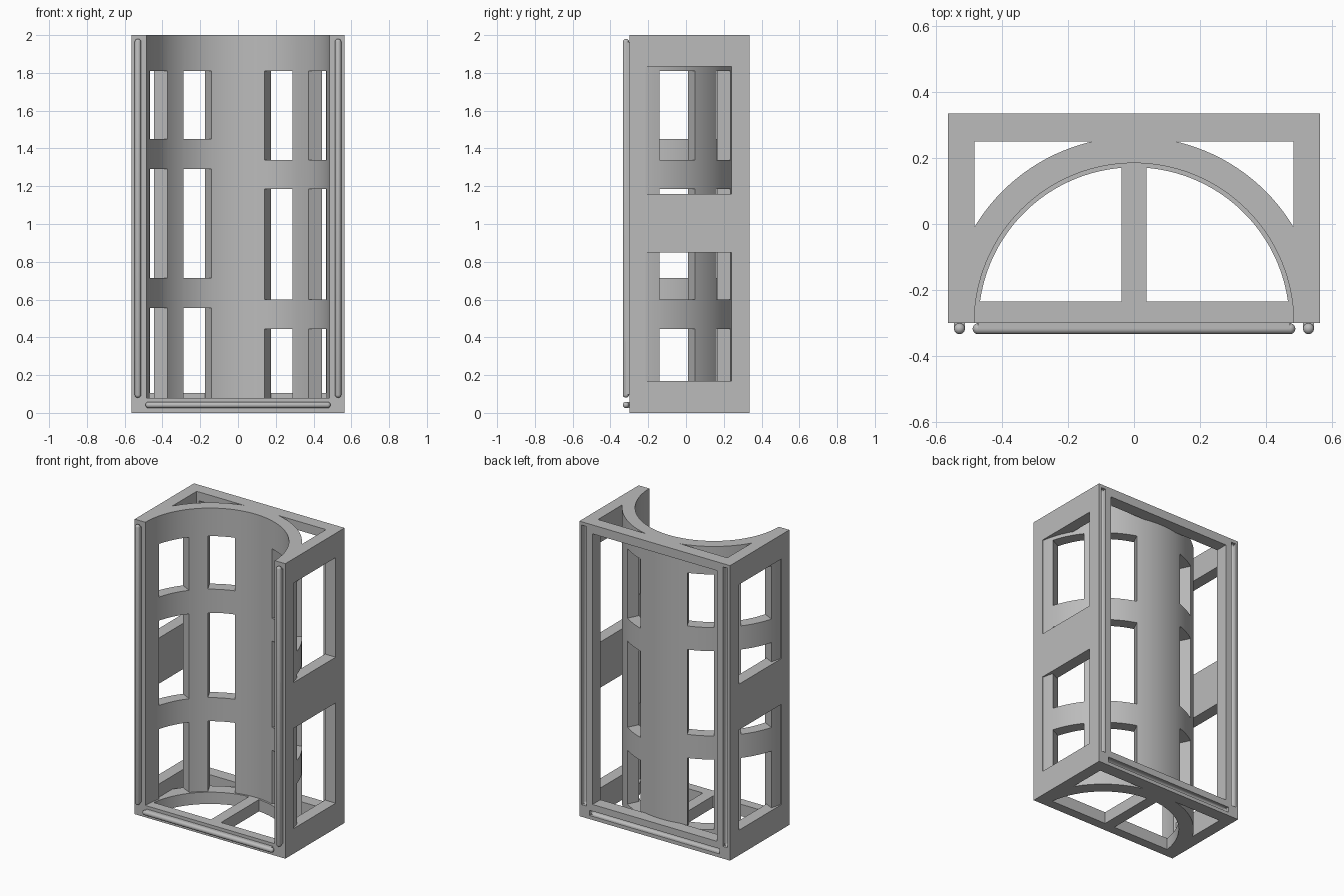
import bpy, bmesh
from math import sin, cos, asin, acos, pi, radians
from mathutils import Matrix

cube = bpy.data.objects.get("Cube")
if cube:
    bpy.data.objects.remove(cube, do_unlink=True)

GREY = (0.5, 0.5, 0.5, 1)
mat = bpy.data.materials.new("plain grey")
mat.use_nodes = True
mat.diffuse_color = GREY
mat.node_tree.nodes["Principled BSDF"].inputs["Base Color"].default_value = GREY

W, FRONT, BACK, H = 0.565, -0.30, 0.335, 2.0   # outer block
R_IN, R_FLOOR, FLOOR = 0.485, 0.472, 0.08      # cradle and floor
BEAD_X, BEAD_Z = 0.53, 0.042


def finish(bm, name):
    bmesh.ops.recalc_face_normals(bm, faces=bm.faces)
    me = bpy.data.meshes.new(name)
    bm.to_mesh(me)
    bm.free()
    me.materials.append(mat)
    ob = bpy.data.objects.new(name, me)
    bpy.context.collection.objects.link(ob)
    return ob


def prism(name, points, z0, z1):
    bm = bmesh.new()
    face = bm.faces.new([bm.verts.new((x, y, z0)) for x, y in points])
    top = bmesh.ops.extrude_face_region(bm, geom=[face])["geom"]
    verts = [v for v in top if isinstance(v, bmesh.types.BMVert)]
    bmesh.ops.translate(bm, verts=verts, vec=(0, 0, z1 - z0))
    return finish(bm, name)


def box(name, x0, x1, y0, y1, z0, z1):
    return prism(name, [(x0, y0), (x1, y0), (x1, y1), (x0, y1)], z0, z1)


def arc(r, a0, a1, n=64):
    # Angles are measured from the back direction, about the cradle axis
    angles = [a0 + (a1 - a0) * i / n for i in range(n + 1)]
    return [(r * sin(a), FRONT + r * cos(a)) for a in angles]


def combine(target, tool, operation="DIFFERENCE"):
    mod = target.modifiers.new("combine", "BOOLEAN")
    mod.operation, mod.solver, mod.object = operation, "EXACT", tool
    bpy.context.view_layer.objects.active = target
    bpy.ops.object.modifier_apply(modifier=mod.name)
    bpy.data.objects.remove(tool, do_unlink=True)


def capsule(name, x, y, z, half, r, along_x=False):
    bm = bmesh.new()
    bmesh.ops.create_uvsphere(bm, u_segments=16, v_segments=9, radius=r)
    for v in bm.verts:
        v.co.z += (half - r) * (1 if v.co.z > 0 else -1)
    if along_x:
        bm.transform(Matrix.Rotation(pi / 2, 4, "Y"))
    bm.transform(Matrix.Translation((x, y, z)))
    return finish(bm, name)


def rails(name, y, r):
    side = [capsule(f"{label}_{name}", s * BEAD_X, y, 1.03, 0.95, r)
            for s, label in ((1, "left"), (-1, "right"))]
    return side + [capsule(f"bottom_{name}", 0, y, BEAD_Z, 0.49, r, True)]


# Half-round cradle wall with two columns of windows on each side
cradle = prism("cradle", arc(W, -pi / 2, pi / 2) + arc(R_IN, pi / 2, -pi / 2), 0, H)
columns = ((radians(27), -0.087, 0.080), (radians(63), -0.107, 0.104))
rows = {1: ((FLOOR, 0.445), (0.60, 1.185), (1.34, 1.81)),
        -1: ((FLOOR, 0.555), (0.715, 1.29), (1.45, 1.81))}
for s, spans in rows.items():
    for a, near, far in columns:
        corners = [(t, d) for t, d in ((near, 0.4), (far, 0.4), (far, 0.7), (near, 0.7))]
        points = [(s * (d * sin(a) + t * cos(a)), FRONT + d * cos(a) - t * sin(a))
                  for t, d in corners]
        for z0, z1 in spans:
            combine(cradle, prism("window_cutter", points, z0, z1))

# Half-round floor with two openings and a centre bar
floor = prism("floor", arc(0.52, -pi / 2, pi / 2), 0, FLOOR)
for s in (1, -1):
    edge = arc(R_FLOOR, asin(0.038 / R_FLOOR), acos(0.065 / R_FLOOR), 32)
    points = [(s * x, y) for x, y in edge + [(0.038, FRONT + 0.065)]]
    combine(floor, prism("floor_cutter", points, -0.1, 0.2))

# Rectangular frame, open through the middle, back and sides
frame = box("holder_body", -W, W, FRONT, BACK, 0, H)
combine(frame, box("inside_cutter", -R_IN, R_IN, -1, 0.25, -1, 3))
combine(frame, box("back_cutter", -0.467, 0.467, 0.2, 1, 0.105, 1.94))
for z0, z1 in ((0.17, 0.85), (1.16, 1.835)):
    combine(frame, box("side_cutter", -1, 1, -0.215, 0.24, z0, z1))

# Grooves in the back that receive the front beads
for groove in rails("groove", BACK - 0.018, 0.018):
    combine(frame, groove)
for x0, z0, x1, z1 in ((-BEAD_X, 0.1, -BEAD_X, 1.96), (BEAD_X, 0.1, BEAD_X, 1.96),
                       (-0.47, BEAD_Z, 0.47, BEAD_Z)):
    combine(frame, box("groove_cutter", x0 - 0.0175, x1 + 0.0175, BACK - 0.018, 1,
                       z0 - 0.0175, z1 + 0.0175))

combine(frame, cradle, "UNION")
combine(frame, floor, "UNION")

# Rounded beads on the front
beads = rails("bead", FRONT - 0.018, 0.017)
for bead in beads:
    # Shallow web joining each bead to the front face
    co = [v.co for v in bead.data.vertices]
    lo = [min(c[i] for c in co) for i in (0, 2)]
    hi = [max(c[i] for c in co) for i in (0, 2)]
    pad = [0.017 if hi[i] - lo[i] > 0.1 else 0 for i in (0, 1)]
    web = box("web", lo[0] + pad[0], hi[0] - pad[0], FRONT - 0.018, FRONT + 0.002,
              lo[1] + pad[1], hi[1] - pad[1])
    combine(bead, web, "UNION")

for ob in [frame] + beads:
    bpy.ops.object.select_all(action="DESELECT")
    ob.select_set(True)
    bpy.context.view_layer.objects.active = ob
    bpy.ops.object.shade_smooth_by_angle(angle=radians(30))
